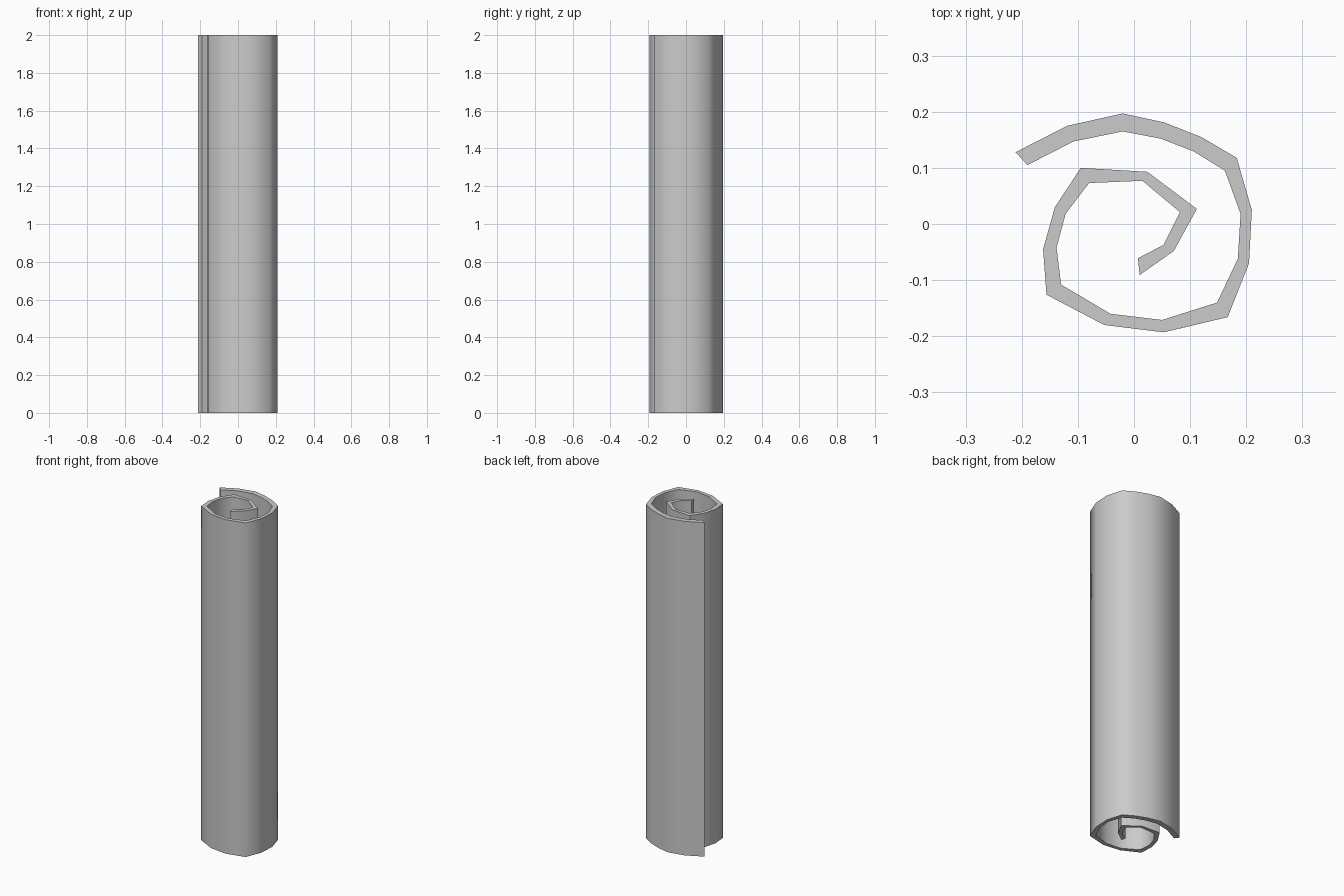
import bpy, bmesh, math

HEIGHT = 2.0

# Spiral cross-section from the outer lip inward: outer x, y, inner x, y
SPIRAL = [
    (-0.211, 0.128, -0.190, 0.105), (-0.119, 0.175, -0.108, 0.147),
    (-0.020, 0.197, -0.020, 0.165), (0.054, 0.181, 0.048, 0.152),
    (0.120, 0.155, 0.107, 0.129), (0.183, 0.118, 0.162, 0.095),
    (0.210, 0.025, 0.190, 0.018), (0.205, -0.070, 0.185, -0.062),
    (0.167, -0.166, 0.148, -0.140), (0.053, -0.193, 0.050, -0.171),
    (-0.053, -0.180, -0.042, -0.160), (-0.156, -0.126, -0.130, -0.108),
    (-0.162, -0.045, -0.138, -0.042), (-0.141, 0.030, -0.122, 0.018),
    (-0.095, 0.100, -0.080, 0.073), (0.024, 0.093, 0.015, 0.077),
    (0.112, 0.027, 0.082, 0.021), (0.071, -0.048, 0.053, -0.037),
    (0.010, -0.091, 0.007, -0.061),
]

# Rolled sheet: a strip of quads along the spiral, extruded upward
bm = bmesh.new()
pairs = [(bm.verts.new((ox, oy, 0)), bm.verts.new((ix, iy, 0)))
         for ox, oy, ix, iy in SPIRAL]
for (a, b), (c, d) in zip(pairs, pairs[1:]):
    bm.faces.new((a, c, d, b))
ext = bmesh.ops.extrude_face_region(bm, geom=bm.faces[:], use_keep_orig=True)
top = [v for v in ext["geom"] if isinstance(v, bmesh.types.BMVert)]
bmesh.ops.translate(bm, verts=top, vec=(0, 0, HEIGHT))
bmesh.ops.recalc_face_normals(bm, faces=bm.faces[:])

mesh = bpy.data.meshes.new("rolled_sheet")
bm.to_mesh(mesh)
bm.free()
sheet = bpy.data.objects.new("rolled_sheet", mesh)
bpy.context.collection.objects.link(sheet)

# Smooth curl with crisp rims and lips
bpy.context.view_layer.objects.active = sheet
sheet.select_set(True)
bpy.ops.object.shade_smooth_by_angle(angle=math.radians(60))
